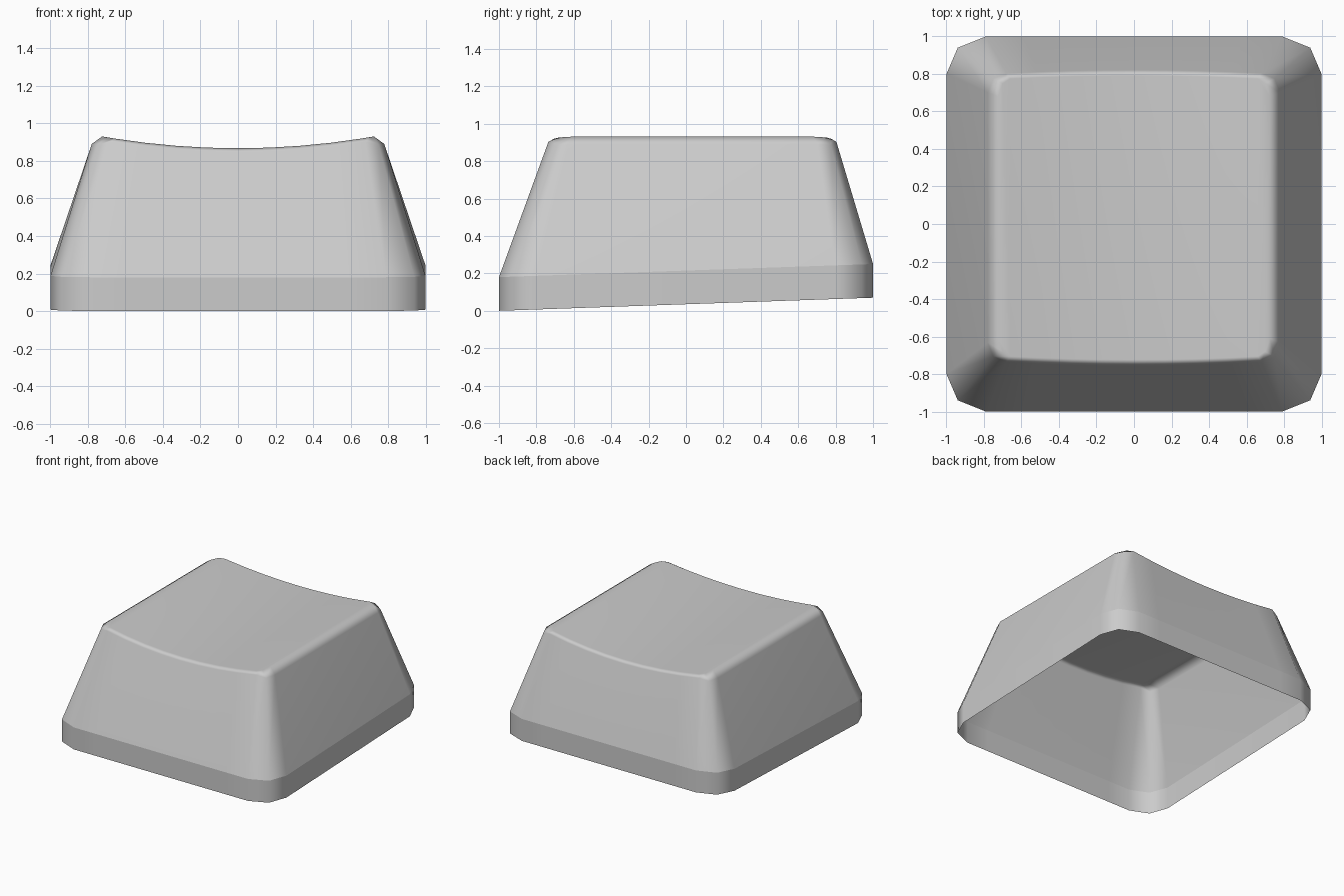
import bpy
import bmesh

cube = bpy.data.objects.get("Cube")
if cube:
    bpy.data.objects.remove(cube, do_unlink=True)

SEGMENTS = 8  # divisions across the dished front and back edges


def dish(x):
    """Height of the cylindrical scoop in the top."""
    return 0.868 + 0.062 * (x / 0.72) ** 2


def outline(edge_x, corner, side, front, back, cut):
    """Counter-clockwise rounded square; corner and cut are insets from side and ends."""
    def row(y):
        return [(edge_x * (2 * i / SEGMENTS - 1), y) for i in range(SEGMENTS + 1)]
    c = side - corner
    right = [(c, front + corner), (side, front + cut), (side, back - cut), (c, back - corner)]
    left = [(-x, y) for x, y in reversed(right)]
    return row(front) + right + row(back)[::-1] + left


# Skirt: both rings tilt upward towards the back
base = outline(0.79, 0.06, 1.0, -1.0, 1.0, 0.2)
bottom = [(x, y, 0.035 * (y + 1)) for x, y in base]
skirt = [(x, y, z + 0.18) for x, y, z in bottom]

# Shoulder: where the sloping walls meet the rounded rim
shoulder = []
for x, y in outline(0.68, 0.03, 0.78, -0.737, 0.805, 0.105):
    z = dish(x) - (0.05 if abs(x) > 0.7 else 0.02)
    if abs(x) <= 0.69:
        y += (0.36 if y < 0 else -0.3) * (z - 0.9)
    shoulder.append((x, y, z))

# Rim: edge of the dished top, bowed outward where the dish is lower
rim = []
for x, y in outline(0.66, 0.025, 0.725, -0.705, 0.775, 0.095):
    z = dish(x)
    if abs(x) <= 0.67:
        y += (0.36 if y < 0 else -0.3) * (z - 0.92)
    rim.append((x, y, z))

bm = bmesh.new()
rings = [[bm.verts.new(p) for p in ring] for ring in (bottom, skirt, shoulder, rim)]
count = len(base)
for low, high in zip(rings, rings[1:]):
    for i in range(count):
        j = (i + 1) % count
        bm.faces.new((low[i], low[j], high[j], high[i]))

# Top: strips from front to back, closed by one panel at each side
top = rings[-1]
back_start = SEGMENTS + 5
back_row = top[back_start:back_start + SEGMENTS + 1][::-1]
for i in range(SEGMENTS):
    bm.faces.new((top[i], top[i + 1], back_row[i + 1], back_row[i]))
bm.faces.new(top[SEGMENTS:back_start + 1])
bm.faces.new(top[back_start + SEGMENTS:] + [top[0]])

# Smooth everywhere except the crease above the skirt
for face in bm.faces:
    face.smooth = True
for i in range(count):
    bm.edges.get((rings[1][i], rings[1][(i + 1) % count])).smooth = False

mesh = bpy.data.meshes.new("keycap_shell")
bm.to_mesh(mesh)
bm.free()
shell = bpy.data.objects.new("keycap_shell", mesh)
bpy.context.collection.objects.link(shell)

# Large flat faces keep their shading; only corners and rim blend
weighted = shell.modifiers.new("weighted_normals", 'WEIGHTED_NORMAL')
weighted.keep_sharp = True

grey = bpy.data.materials.new("light_grey")
grey.use_nodes = True
colour = (0.6, 0.6, 0.6, 1.0)
grey.diffuse_color = colour
grey.node_tree.nodes["Principled BSDF"].inputs["Base Color"].default_value = colour
mesh.materials.append(grey)
